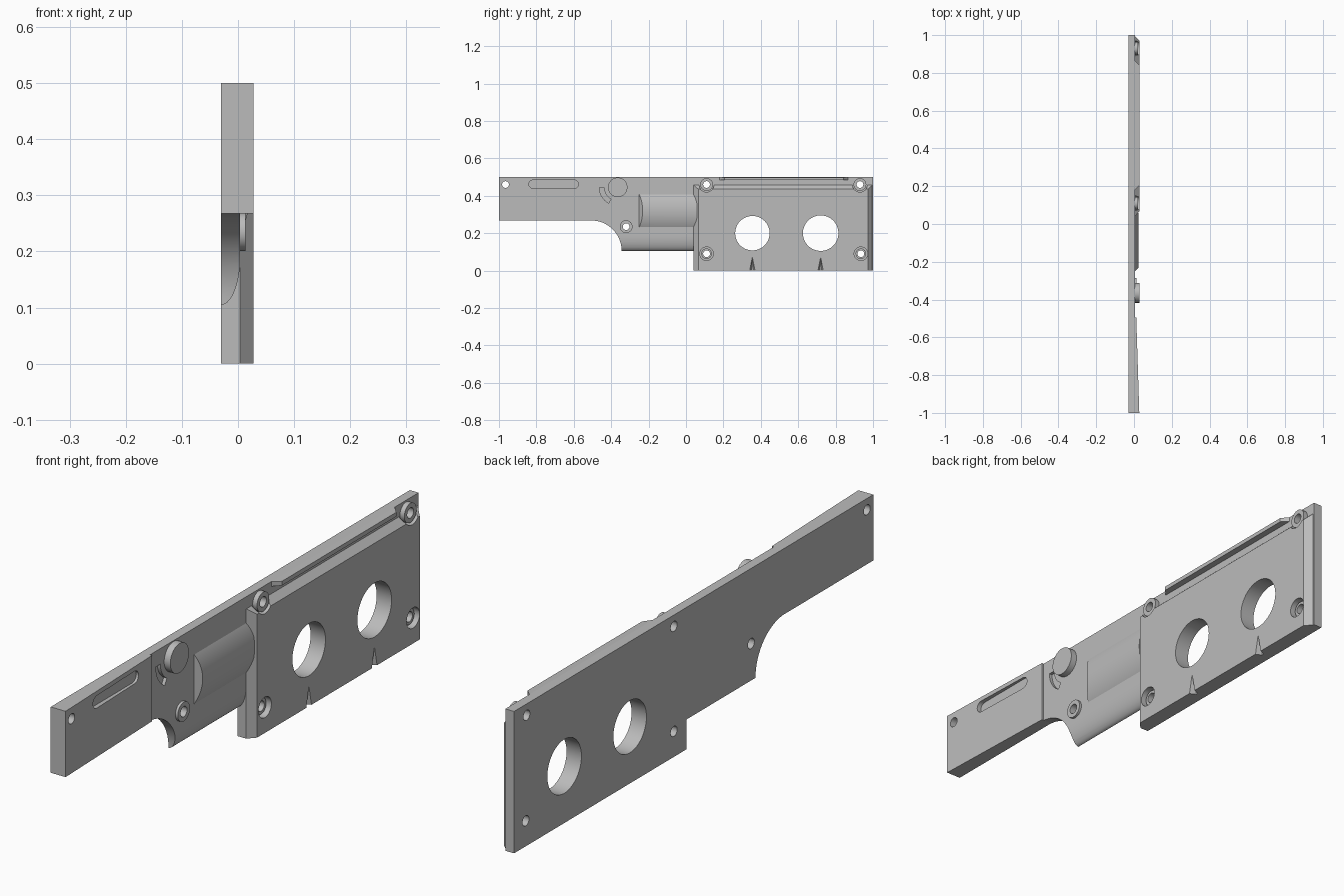
import bpy, bmesh
from math import sin, cos, pi, radians

cube = bpy.data.objects.get("Cube")
if cube:
    bpy.data.objects.remove(cube, do_unlink=True)

grey = bpy.data.materials.new("plain grey")
grey.use_nodes = True
COLOUR = (0.5, 0.5, 0.5, 1)
grey.diffuse_color = COLOUR
grey.node_tree.nodes["Principled BSDF"].inputs["Base Color"].default_value = COLOUR

BACK, FACE, PROUD = -0.03, 0.004, 0.028
parts = []


def loft(name, ring_a, ring_b, cutter=False):
    """Solid between two matching rings of 3D points."""
    bm = bmesh.new()
    a = [bm.verts.new(p) for p in ring_a]
    b = [bm.verts.new(p) for p in ring_b]
    n = len(a)
    bm.faces.new(a)
    bm.faces.new(b)
    for i in range(n):
        j = (i + 1) % n
        bm.faces.new((a[i], a[j], b[j], b[i]))
    bmesh.ops.recalc_face_normals(bm, faces=bm.faces)
    mesh = bpy.data.meshes.new(name)
    bm.to_mesh(mesh)
    bm.free()
    mesh.materials.append(grey)
    ob = bpy.data.objects.new(name, mesh)
    bpy.context.collection.objects.link(ob)
    if cutter:
        ob.hide_render = True
    else:
        parts.append(ob)
    return ob


def slab(name, yz, x0, x1, yz_top=None, cutter=False):
    """Side outline raised along x, optionally to a different top outline."""
    return loft(name, [(x0, y, z) for y, z in yz],
                [(x1, y, z) for y, z in (yz_top or yz)], cutter)


def rect(y0, y1, z0, z1):
    return [(y0, z0), (y1, z0), (y1, z1), (y0, z1)]


def arc(y, z, r, start=0, end=360, n=32):
    return [(y + r * cos(radians(start + (end - start) * i / n)),
             z + r * sin(radians(start + (end - start) * i / n))) for i in range(n + 1)]


def circle(y, z, r, n=40):
    return arc(y, z, r, n=n)[:-1]


def cut(ob, yz, x0=-0.1, x1=0.1, top=None):
    tool = slab("cutter", yz, x0, x1, top, cutter=True)
    mod = ob.modifiers.new("cut", "BOOLEAN")
    mod.operation = "DIFFERENCE"
    mod.solver = "EXACT"
    mod.object = tool
    bpy.context.view_layer.objects.active = ob
    bpy.ops.object.modifier_apply(modifier=mod.name)
    bpy.data.objects.remove(tool, do_unlink=True)


def boss(name, y, z, r, top):
    ob = slab(name, circle(y, z, r), FACE, top)
    cut(ob, circle(y, z, SCREW))


SCREW = 0.018
top_screws = [(0.11, 0.46), (0.93, 0.46)]
low_screws = [(0.11, 0.09), (0.935, 0.09)]
windows = [(0.355, 0.2, 0.092), (0.72, 0.2, 0.095)]

# Tapering front arm with slot and screw hole
profile = [(BACK, -1), (PROUD, -1), (0.012, -0.495), (BACK, -0.495)]
arm = loft("front_arm", [(x, y, 0.268) for x, y in profile], [(x, y, 0.5) for x, y in profile])
cut(arm, arc(-0.597, 0.462, 0.022, -90, 90, 12) + arc(-0.818, 0.462, 0.022, 90, 270, 12), 0.006, 0.1)
cut(arm, circle(-0.965, 0.46, SCREW))

# Middle plate with rounded lower edge and concave front corner
profile = [(BACK, 0.5), (FACE, 0.5)]
profile += [(BACK + (FACE - BACK) * cos(t * pi / 20), 0.19 - 0.085 * sin(t * pi / 20)) for t in range(11)]
middle = loft("middle_plate", [(x, -0.495, z) for x, z in profile],
              [(x, 0.04, z) for x, z in profile])
cut(middle, circle(-0.507, 0.105, 0.163, 64))
cut(middle, circle(-0.32, 0.235, SCREW))
cut(middle, arc(-0.365, 0.445, 0.098, 180, 240, 12) + arc(-0.365, 0.445, 0.073, 240, 180, 12), -0.008, 0.1)
boss("middle_screw_boss", -0.32, 0.235, 0.034, 0.013)
slab("round_button", circle(-0.365, 0.445, 0.052), FACE, PROUD)

# Shallow rounded bulge running into the rear cover
R = 0.195
bulge = [(0.0245 - R + R * cos(radians(a)), 0.32 + R * sin(radians(a))) for a in range(-28, 29, 2)]
loft("barrel_bulge", [(x, -0.25 + (x - FACE) * 0.9, z) for x, z in bulge],
     [(x, 0.058, z) for x, z in bulge])

# Rear backing plate
rear = slab("rear_plate", rect(0.04, 1, 0, 0.5), BACK, FACE)
for y, z in top_screws + low_screws:
    cut(rear, circle(y, z, SCREW))

# Raised rear cover with chamfered edges
cover = slab("rear_cover", rect(0.04, 0.995, 0, 0.457), FACE, PROUD,
             rect(0.066, 0.972, 0, 0.435))
for y, z in top_screws:
    cut(cover, circle(y, z, 0.04))
for y, z in low_screws:
    cut(cover, circle(y, z, 0.036))
for y, z, r in windows:
    cut(rear, circle(y, z, r, 64))
    cut(cover, circle(y, z, r, 64))
    cut(cover, [(y - 0.006, -0.01), (y + 0.006, -0.01), (y, 0.05)], 0.006, 0.03,
        [(y - 0.017, -0.01), (y + 0.017, -0.01), (y, 0.075)])

# Screw bosses and top rail
for i, (y, z) in enumerate(top_screws):
    boss(f"top_screw_boss_{i + 1}", y, z, 0.034, 0.021)
for i, (y, z) in enumerate(low_screws):
    boss(f"lower_screw_boss_{i + 1}", y, z, 0.028, 0.013)
slab("top_rail", rect(0.18, 0.866, 0.483, 0.5), FACE, PROUD, rect(0.205, 0.842, 0.483, 0.498))

# Smooth the round walls, keep the edges crisp
bpy.ops.object.select_all(action="DESELECT")
for ob in parts:
    ob.select_set(True)
bpy.context.view_layer.objects.active = parts[0]
bpy.ops.object.shade_smooth_by_angle(angle=radians(25))
